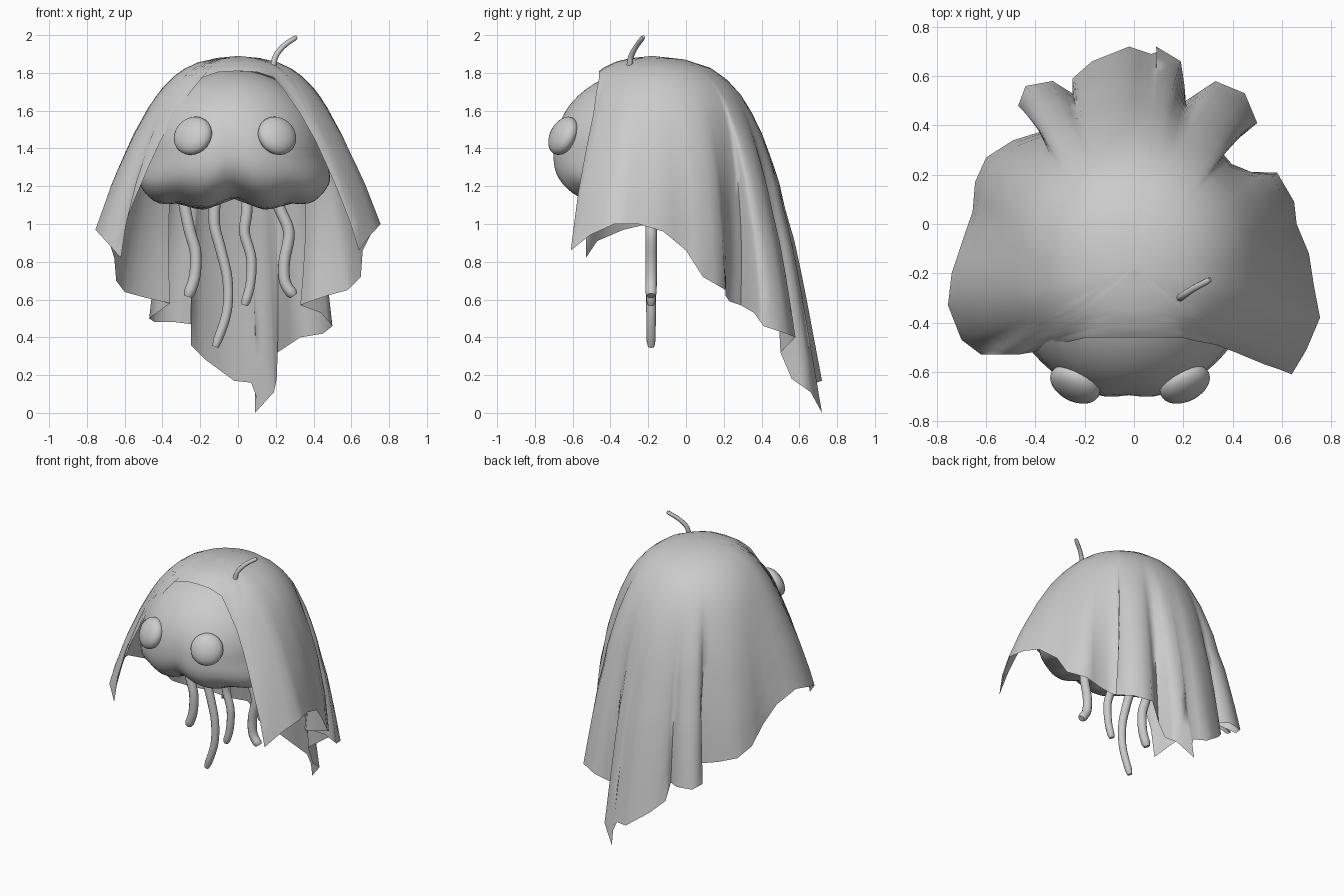
import bpy, bmesh, math
from mathutils import Vector

if "Cube" in bpy.data.objects:
    bpy.data.objects.remove(bpy.data.objects["Cube"])

grey = bpy.data.materials.new("soft_grey")
grey.diffuse_color = (0.6, 0.6, 0.6, 1)
grey.use_nodes = True
grey.node_tree.nodes["Principled BSDF"].inputs["Base Color"].default_value = grey.diffuse_color


def finish(name, bm, angle=60):
    me = bpy.data.meshes.new(name)
    bm.to_mesh(me)
    bm.free()
    ob = bpy.data.objects.new(name, me)
    bpy.context.collection.objects.link(ob)
    me.materials.append(grey)
    bpy.ops.object.select_all(action='DESELECT')
    ob.select_set(True)
    bpy.context.view_layer.objects.active = ob
    bpy.ops.object.shade_smooth_by_angle(angle=math.radians(angle))
    return ob


def lerp_table(table, x):
    for (a, ra), (b, rb) in zip(table, table[1:]):
        if x <= b:
            return ra + (rb - ra) * (x - a) / (b - a)
    return table[-1][1]


# Cloak: rays run from the crown over a dome and drift out to the ragged border
CROWN = Vector((0, -0.18, 1.89))
DOME = [(0, 0), (.012, .12), (.03, .2), (.06, .27), (.10, .33), (.17, .40), (.25, .46),
        (.42, .55), (.66, .65), (.92, .73), (1.2, .785), (1.9, .9)]
HEM = [(-.62, -.53, .82), (-.70, -.47, .91), (-.755, -.33, .97), (-.74, -.2, 1.0),
       (-.69, -.05, .93), (-.655, .05, .82), (-.645, .17, .70), (-.60, .27, .64),
       (-.49, .34, .61), (-.36, .38, .58), (-.47, .48, .50), (-.44, .56, .48),
       (-.33, .58, .48), (-.25, .53, .47), (-.25, .59, .36), (-.17, .66, .28),
       (-.02, .72, .17), (.07, .69, .16), (.10, .70, .08), (.09, .72, 0),
       (.19, .66, .11), (.205, .56, .18), (.21, .5, .32), (.33, .58, .40), (.45, .53, .42),
       (.50, .41, .46), (.44, .36, .53), (.33, .29, .57), (.38, .23, .59),
       (.47, .21, .62), (.58, .21, .65), (.65, .09, .72), (.66, 0, .86),
       (.71, -.12, .96), (.73, -.25, 1.0), (.755, -.38, 1.0), (.70, -.51, .94),
       (.64, -.61, .86)]
OPENING = [(.10, -.46, 1.805), (.19, -.46, 1.775), (.25, -.475, 1.70), (.33, -.49, 1.585),
           (.41, -.52, 1.44), (.47, -.545, 1.31), (.53, -.57, 1.17), (.59, -.59, 1.02)]


def bearing(p):
    return math.atan2(p.x, p.y - CROWN.y)


def cloak():
    pts = [Vector(p) for p in HEM]
    hem = [pts[0]]
    for a, b in zip(pts, pts[1:]):
        hem += [(a + b) / 2, b]
    phi = [bearing(p) for p in hem]
    for _ in range(10):
        phi = [phi[0]] + [(phi[i - 1] + 2 * phi[i] + phi[i + 1]) / 4
                          for i in range(1, len(phi) - 1)] + [phi[-1]]
    right = [Vector(p) for p in OPENING]
    left = [Vector((-p.x, max(p.y, -.53), p.z)) for p in right]
    front = Vector((0, -.46, 1.81))
    border = [front] + left + hem + right[::-1]
    angles = [-math.pi] + [bearing(p) for p in left] + phi + [bearing(p) for p in right[::-1]]

    def dome(d, a):
        c = math.cos(a)
        r = lerp_table(DOME, d) * (1 + .17 * max(0, c) * max(0, .8 - d))
        r *= 1 - .05 * max(0, min(1, (-c - .3) / .3)) * max(0, 1 - d)
        return Vector((math.sin(a) * r, CROWN.y + c * r, CROWN.z - d))

    bm = bmesh.new()
    top = bm.verts.new(CROWN)
    rays, steps = [], 14
    for p, a in zip(border, angles):
        depth = CROWN.z - p.z
        drift = p - dome(depth, a)
        start = .15 * depth
        ray = []
        for k in range(1, steps + 1):
            d = depth * (k / steps) ** 1.7
            w = (max(0, d - start) / (depth - start)) ** 1.2
            ray.append(bm.verts.new(dome(d, a) + drift * w))
        rays.append(ray)
    for i, ray in enumerate(rays):
        nxt = rays[(i + 1) % len(rays)]
        bm.faces.new((top, nxt[0], ray[0]))
        for k in range(steps - 1):
            bm.faces.new((ray[k], nxt[k], nxt[k + 1], ray[k + 1]))
    bmesh.ops.recalc_face_normals(bm, faces=bm.faces)
    if sum(f.normal.z for f in bm.faces) < 0:
        bmesh.ops.reverse_faces(bm, faces=bm.faces)
    finish("cloak", bm, 80)


# Body: rounded head with a full, flatter underside split by a centre crease
def body():
    bm = bmesh.new()
    bmesh.ops.create_uvsphere(bm, u_segments=64, v_segments=32, radius=1)
    for v in bm.verts:
        x, y, z = v.co
        flat = math.hypot(x, y)
        low = max(0, -z)
        if z < 0 and flat > 1e-4:
            x *= max(0, 1 - low ** 3.6) ** (1 / 3.6) / flat
            y *= max(0, 1 - low ** 2.5) ** (1 / 2.5) / flat
        wide = .48 + .04 * min(1, low * 2)
        px = x * wide
        crease = math.exp(-(px / .06) ** 2)
        scallop = .012 * math.cos((abs(px) - .18) * 2 * math.pi / .23)
        dent = .03 * crease * max(0, -y) * max(0, min(1, .6 - z))
        v.co = (px - .02, -.22 + y * .492 + dent,
                1.36 + z * (.455 if z > 0 else .275) + low * (.05 * crease - scallop))
    finish("body", bm)


# Eyes: flattened balls facing outward and slightly up
def eye(side, name):
    bm = bmesh.new()
    bmesh.ops.create_uvsphere(bm, u_segments=24, v_segments=14, radius=1)
    out = Vector((side * .42, -.83, .42)).to_track_quat('Z', 'Y')
    for v in bm.verts:
        v.co = out @ Vector((v.co.x * .108, v.co.y * .108, v.co.z * .06))
        v.co += Vector((side * .223 - .016, -.65, 1.467))
    finish(name, bm)


# Tubes: swept rings along a smooth path, with rounded tip
def tube(name, path, r0, r1, sides=12):
    pts = [Vector(p) for p in path]
    ext = [2 * pts[0] - pts[1]] + pts + [2 * pts[-1] - pts[-2]]
    line = []
    for i in range(1, len(ext) - 2):
        a, b, c, d = ext[i - 1:i + 3]
        for k in range(5):
            t = k / 5
            line.append(.5 * (2 * b + (c - a) * t + (2 * a - 5 * b + 4 * c - d) * t * t
                              + (3 * b - a - 3 * c + d) * t ** 3))
    line.append(pts[-1])
    bm = bmesh.new()
    rings = []
    for i, p in enumerate(line):
        tan = (line[min(i + 1, len(line) - 1)] - line[max(i - 1, 0)]).normalized()
        u = tan.cross(Vector((0, 1, 0))).normalized()
        w = tan.cross(u)
        f = i / (len(line) - 1)
        r = (r0 + (r1 - r0) * f) * (.7 if i == len(line) - 1 else 1)
        rings.append([bm.verts.new(p + r * (u * math.cos(s) + w * math.sin(s)))
                      for s in (2 * math.pi * j / sides for j in range(sides))])
    for a, b in zip(rings, rings[1:]):
        for j in range(sides):
            n = (j + 1) % sides
            bm.faces.new((a[j], a[n], b[n], b[j]))
    bm.faces.new(rings[0])
    bm.faces.new(rings[-1])
    bmesh.ops.recalc_face_normals(bm, faces=bm.faces)
    finish(name, bm)


cloak()
body()
eye(-1, "left_eye")
eye(1, "right_eye")

# Four wavy legs hanging in one plane
LEGS = [[(-.29, 1.15), (-.28, 1.08), (-.255, .96), (-.225, .85), (-.23, .72), (-.265, .615)],
        [(-.12, 1.15), (-.125, 1.0), (-.09, .86), (-.055, .7), (-.06, .53), (-.12, .35)],
        [(.05, 1.15), (.045, 1.05), (.035, .95), (.07, .82), (.065, .68), (.035, .57)],
        [(.19, 1.15), (.23, 1.06), (.27, .95), (.245, .8), (.25, .69), (.295, .62)]]
for i, leg in enumerate(LEGS):
    tube(f"leg_{i + 1}", [(x, -.185, z) for x, z in leg], .031, .03 if i % 3 == 0 else .024)

# Stem on the crown
tube("stem", [(.185, -.30, 1.83), (.20, -.29, 1.89), (.245, -.26, 1.945), (.31, -.225, 1.99)],
     .016, .013, 8)
